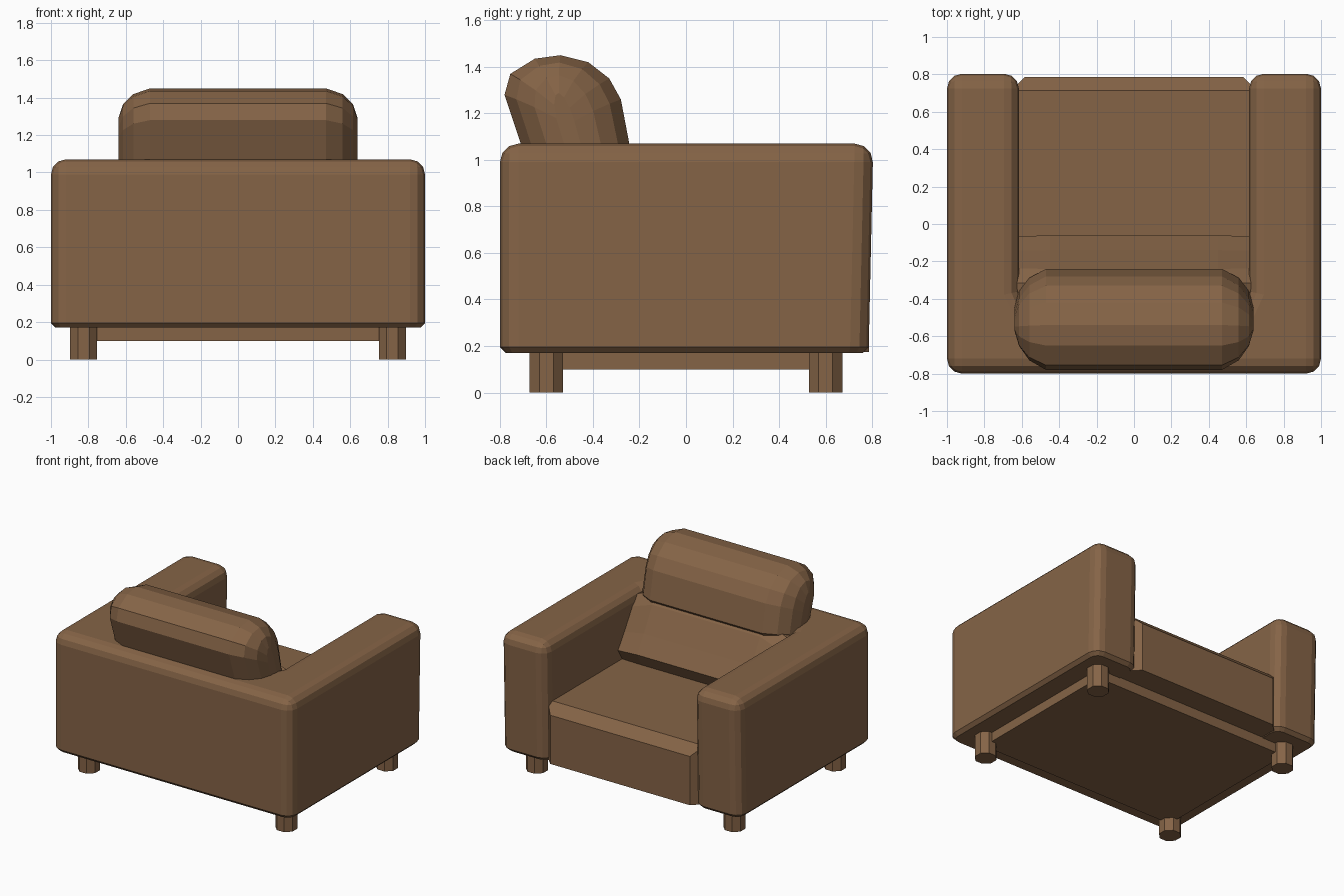
import bpy, bmesh, math

if "Cube" in bpy.data.objects:
    bpy.data.objects.remove(bpy.data.objects["Cube"])

brown = bpy.data.materials.new("brown leather")
brown.diffuse_color = (0.235, 0.127, 0.062, 1)
brown.use_nodes = True
brown.node_tree.nodes["Principled BSDF"].inputs["Base Color"].default_value = brown.diffuse_color


def finish(bm, name):
    bmesh.ops.recalc_face_normals(bm, faces=bm.faces[:])
    me = bpy.data.meshes.new(name)
    bm.to_mesh(me)
    bm.free()
    me.materials.append(brown)
    ob = bpy.data.objects.new(name, me)
    bpy.context.collection.objects.link(ob)
    return ob


def prism(outline, z0, z1):
    """Extrude an XY outline upward."""
    bm = bmesh.new()
    base = bm.faces.new([bm.verts.new((x, y, z0)) for x, y in outline])
    new = bmesh.ops.extrude_face_region(bm, geom=[base])["geom"]
    bmesh.ops.translate(bm, vec=(0, 0, z1 - z0),
                        verts=[g for g in new if isinstance(g, bmesh.types.BMVert)])
    bmesh.ops.recalc_face_normals(bm, faces=bm.faces[:])
    return bm


def bevel(bm, test, offset, segments):
    edges = [e for e in bm.edges if test(e.verts[0].co, e.verts[1].co)]
    bmesh.ops.bevel(bm, geom=edges, offset=offset, segments=segments,
                    profile=0.5, affect='EDGES', clamp_overlap=True)


def loft(profile, sections, centre, lean, name):
    """Loft a YZ profile over mirrored x sections (x, y scale, z scale) about a leaning axis."""
    cy, cz = centre

    def point(x, y, z, a, b):
        z2 = cz + (z - cz) * b
        return (x, cy - lean * (z2 - cz) + (y - cy + lean * (z - cz)) * a, z2)

    full = [(-x, a, b) for x, a, b in sections] + sections[::-1]
    bm = bmesh.new()
    rings = [[bm.verts.new(point(x, y, z, a, b)) for y, z in profile] for x, a, b in full]
    n = len(profile)
    for r, s in zip(rings, rings[1:]):
        for i in range(n):
            j = (i + 1) % n
            bm.faces.new((r[i], r[j], s[j], s[i]))
    bm.faces.new(rings[0])
    bm.faces.new(rings[-1])
    return finish(bm, name)


# Arms and back: one U-shaped shell open toward +y
bm = prism([(-1, -0.8), (1, -0.8), (1, 0.805), (0.615, 0.805), (0.615, -0.36), (0.55, -0.5),
            (-0.55, -0.5), (-0.615, -0.36), (-0.615, 0.805), (-1, 0.805)], 0.17, 1.07)
bevel(bm, lambda a, b: (a.z > 1 and b.z > 1) or
      (abs(a.z - b.z) > 0.5 and abs(a.y) > 0.7), 0.08, 3)
bevel(bm, lambda a, b: a.z < 0.171 and b.z < 0.171, 0.025, 1)
for v in bm.verts:                      # arm fronts lean slightly outward
    if v.co.y > 0.6:
        v.co.y -= 0.02 * (1.07 - v.co.z) / 0.9
finish(bm, "arms_and_back")

# Seat with chamfered front edges
bm = prism([(-0.655, -0.6), (0.655, -0.6), (0.655, 0.787), (-0.655, 0.787)], 0.175, 0.615)
bevel(bm, lambda a, b: a.y > 0.7 and b.y > 0.7 and max(a.z, b.z) > 0.6, 0.072, 1)
finish(bm, "seat")

# Lower back cushion
loft([(-0.12, 0.60), (-0.06, 0.71), (-0.14, 0.84), (-0.24, 1.02), (-0.32, 1.1),
      (-0.6, 1.05), (-0.6, 0.60)],
     [(0.63, 0.95, 0.85), (0.45, 1, 1)], (-0.2, 0.62), 0, "lower_back_cushion")

# Rounded upper back pillow
loft([(-0.24, 1.05), (-0.28, 1.26), (-0.33, 1.35), (-0.42, 1.42), (-0.54, 1.45),
      (-0.65, 1.435), (-0.755, 1.37), (-0.78, 1.28), (-0.71, 1.07), (-0.64, 0.92), (-0.32, 0.94)],
     [(0.64, 0.15, 0.64), (0.615, 0.5, 0.81), (0.56, 0.8, 0.93), (0.47, 1, 1)],
     (-0.47, 1.0), 0.3, "back_pillow")

# Base plate between the legs
finish(prism([(-0.83, -0.61), (0.83, -0.61), (0.83, 0.61), (-0.83, 0.61)], 0.10, 0.19), "base_plate")

# Four octagonal legs
for sx in (-1, 1):
    for sy in (-1, 1):
        ring = [(sx * 0.825 + 0.078 * math.cos(math.tau * (i + 0.5) / 8),
                 sy * 0.6 + 0.078 * math.sin(math.tau * (i + 0.5) / 8)) for i in range(8)]
        finish(prism(ring, 0, 0.19), ("back" if sy < 0 else "front") + ("_leg_left" if sx < 0 else "_leg_right"))
